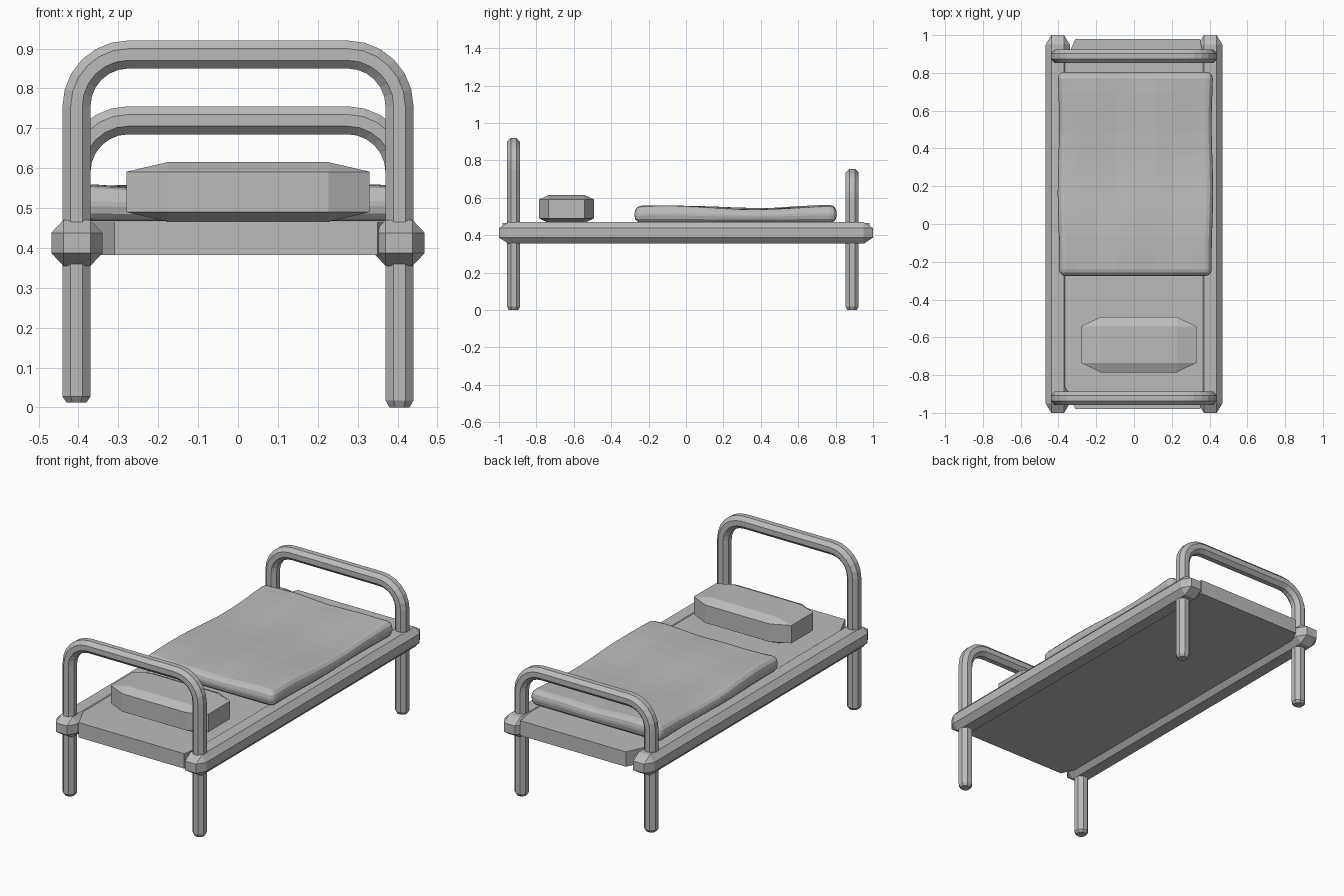
import bpy, bmesh, math
from mathutils import Vector

if "Cube" in bpy.data.objects:
    bpy.data.objects.remove(bpy.data.objects["Cube"])

grey = bpy.data.materials.new("plain grey")
grey.diffuse_color = (0.5, 0.5, 0.5, 1)
grey.use_nodes = True
grey.node_tree.nodes["Principled BSDF"].inputs["Base Color"].default_value = grey.diffuse_color


def finish(bm, name):
    bmesh.ops.recalc_face_normals(bm, faces=bm.faces[:])
    me = bpy.data.meshes.new(name)
    bm.to_mesh(me)
    bm.free()
    me.materials.append(grey)
    ob = bpy.data.objects.new(name, me)
    bpy.context.collection.objects.link(ob)
    return ob


def chamfered_box(name, lo, hi, cut):
    """Box whose edges are all cut once, by a different amount per axis."""
    lo, hi = Vector(lo), Vector(hi)
    c, h = (lo + hi) / 2, (hi - lo) / 2
    bm = bmesh.new()
    for axis in range(3):
        for i in range(8):
            s = [1 if i >> k & 1 else -1 for k in range(3)]
            bm.verts.new([c[k] + s[k] * (h[k] - (0 if k == axis else cut[k]))
                          for k in range(3)])
    bmesh.ops.convex_hull(bm, input=bm.verts[:])
    bmesh.ops.dissolve_limit(bm, angle_limit=0.01, verts=bm.verts[:], edges=bm.edges[:])
    return finish(bm, name)


def bent_tube(name, y, top, sides=8, r=0.038):
    """Upside-down U of tube, including both legs, in the plane at y."""
    x, bend = 0.405, 0.13
    path = [(-x, 0.013, 0.72), (-x, 0.027, 1)]
    for cx, a0 in ((-x + bend, 180), (x - bend, 90)):
        for i in range(7):
            a = math.radians(a0 - 15 * i)
            path.append((cx + bend * math.cos(a), top - bend + bend * math.sin(a), 1))
    path += [(x, 0.018, 1), (x, 0.0, 0.72)]
    bm = bmesh.new()
    rings = []
    for i, (px, pz, s) in enumerate(path):
        a, b = path[max(i - 1, 0)], path[min(i + 1, len(path) - 1)]
        t = Vector((b[0] - a[0], 0, b[1] - a[1])).normalized()
        n = Vector((-t.z, 0, t.x))
        ring = []
        for k in range(sides):
            ang = 2 * math.pi * (k + 0.5) / sides
            ring.append(bm.verts.new(Vector((px, y, pz)) + n * (r * s * math.cos(ang))
                                     + Vector((0, r * s * math.sin(ang), 0))))
        rings.append(ring)
    for a, b in zip(rings, rings[1:]):
        for k in range(sides):
            j = (k + 1) % sides
            bm.faces.new((a[k], a[j], b[j], b[k]))
    bm.faces.new(rings[0])
    bm.faces.new(rings[-1])
    return finish(bm, name)


# Tube frames with legs
bent_tube("head_frame", -0.922, 0.885)
bent_tube("foot_frame", 0.888, 0.72)

# Side rails with tapered ends
for side, name in ((-1, "left_rail"), (1, "right_rail")):
    x = side * 0.404
    chamfered_box(name, (x - 0.064, -1.0, 0.355), (x + 0.064, 1.0, 0.47),
                  (0.03, 0.05, 0.032))

# Mattress: slab with cut corners
bm = bmesh.new()
outline = [(-0.31, -0.98), (0.35, -0.98), (0.37, -0.86), (0.37, 0.86),
           (0.35, 0.98), (-0.31, 0.98), (-0.365, 0.86), (-0.365, -0.86)]
base = bm.faces.new([bm.verts.new((px, py, 0.382)) for px, py in outline])
up = bmesh.ops.extrude_face_region(bm, geom=[base], use_keep_orig=True)
bmesh.ops.translate(bm, vec=(0, 0, 0.084),
                    verts=[v for v in up["geom"] if isinstance(v, bmesh.types.BMVert)])
finish(bm, "mattress")

# Pillow
chamfered_box("pillow", (-0.28, -0.785, 0.466), (0.33, -0.492, 0.615),
              (0.103, 0.05, 0.024))

# Blanket: thick sheet with rounded edges and soft waves
bm = bmesh.new()
x0, x1, y0, y1, z0, z1 = -0.40, 0.415, -0.275, 0.805, 0.468, 0.548
bmesh.ops.create_grid(bm, x_segments=8, y_segments=10, size=1)
for v in bm.verts:
    v.co = (x0 + (v.co.x + 1) / 2 * (x1 - x0), y0 + (v.co.y + 1) / 2 * (y1 - y0), z0)
up = bmesh.ops.extrude_face_region(bm, geom=bm.faces[:], use_keep_orig=True)
bmesh.ops.translate(bm, vec=(0, 0, z1 - z0),
                    verts=[v for v in up["geom"] if isinstance(v, bmesh.types.BMVert)])
bmesh.ops.recalc_face_normals(bm, faces=bm.faces[:])
sharp = [e for e in bm.edges if len(e.link_faces) == 2 and e.calc_face_angle() > 1]
bmesh.ops.bevel(bm, geom=sharp, offset=0.034, segments=3, profile=0.5, affect='EDGES')
for v in bm.verts:
    x, y, z = v.co
    lift = max(0, (z - z0) / (z1 - z0))
    wave = (0.007 * math.cos((y - 0.8) * 7.2) + 0.004 * math.sin(9 * x + 5 * y)
            + 0.003 * math.cos(17 * x - 4 * y))
    v.co.z += lift * wave
    v.co.x += 0.004 * math.sin(9 * y) * (x / 0.4)
finish(bm, "blanket")
